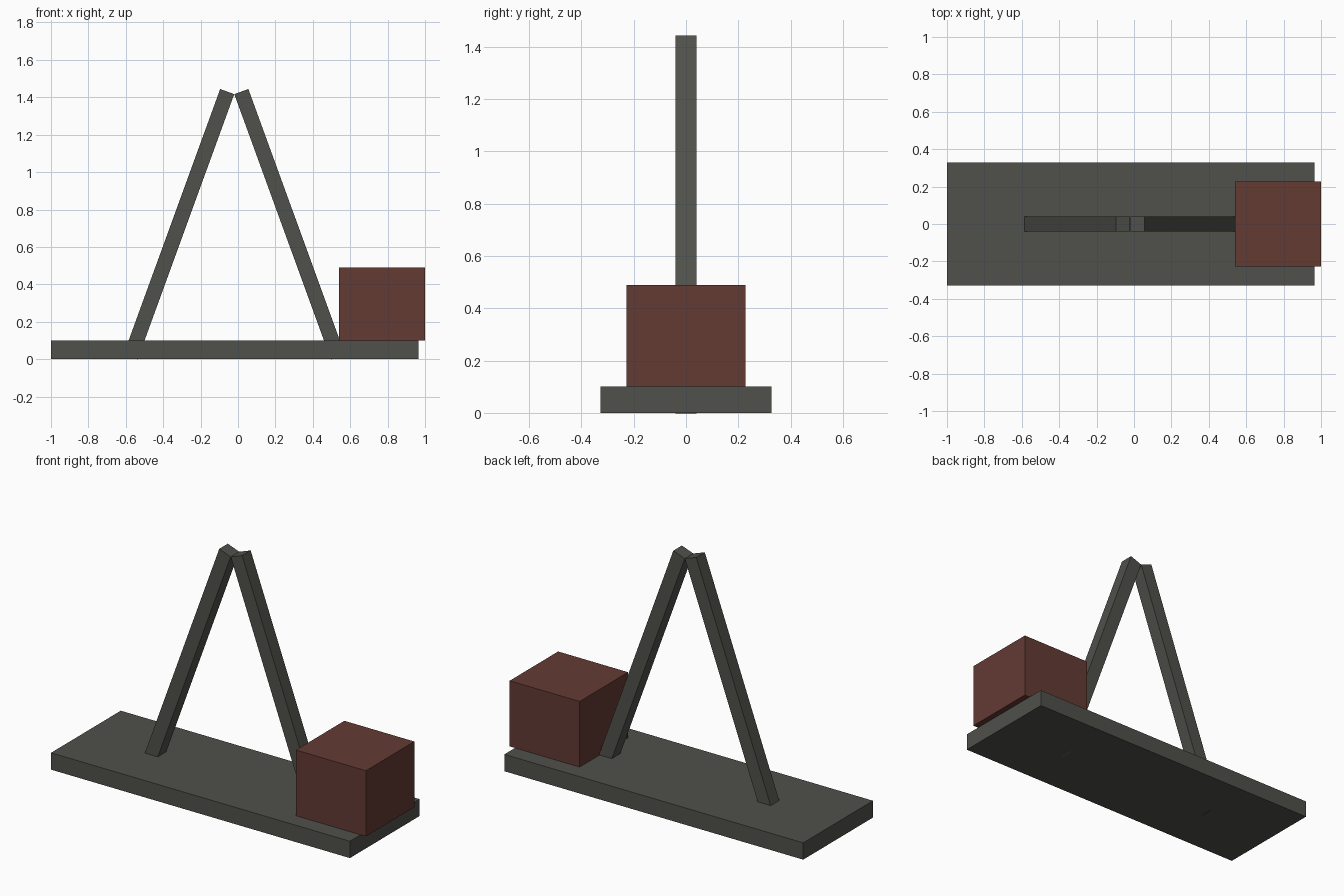
import bpy
import math

cube = bpy.data.objects.get("Cube")
if cube:
    bpy.data.objects.remove(cube, do_unlink=True)


def material(name, rgb):
    mat = bpy.data.materials.new(name)
    mat.use_nodes = True
    color = (*rgb, 1.0)
    mat.diffuse_color = color
    mat.node_tree.nodes["Principled BSDF"].inputs["Base Color"].default_value = color
    return mat


def box(name, size, center, mat, tilt=0.0):
    bpy.ops.mesh.primitive_cube_add(size=1, location=center)
    obj = bpy.context.object
    obj.name = name
    obj.scale = size
    bpy.ops.object.transform_apply(location=False, rotation=False, scale=True)
    obj.rotation_euler.y = tilt
    obj.data.materials.append(mat)
    return obj


grey = material("dark olive grey", (0.08, 0.082, 0.07))
red = material("brick red", (0.125, 0.043, 0.034))

# Base slab and the crate overhanging its end
box("base", (1.965, 0.655, 0.1), (-0.0175, 0, 0.05), grey)
box("crate", (0.46, 0.455, 0.39), (0.77, 0, 0.295), red)

# Two beams leaning together, with their feet sunk into the base
apex_x = -0.02
tilt = math.radians(20)
for name, side in (("right_beam", -1), ("left_beam", 1)):
    box(name, (0.08, 0.08, 1.51), (apex_x + side * 0.296, 0, 0.721),
        grey, -side * tilt)
